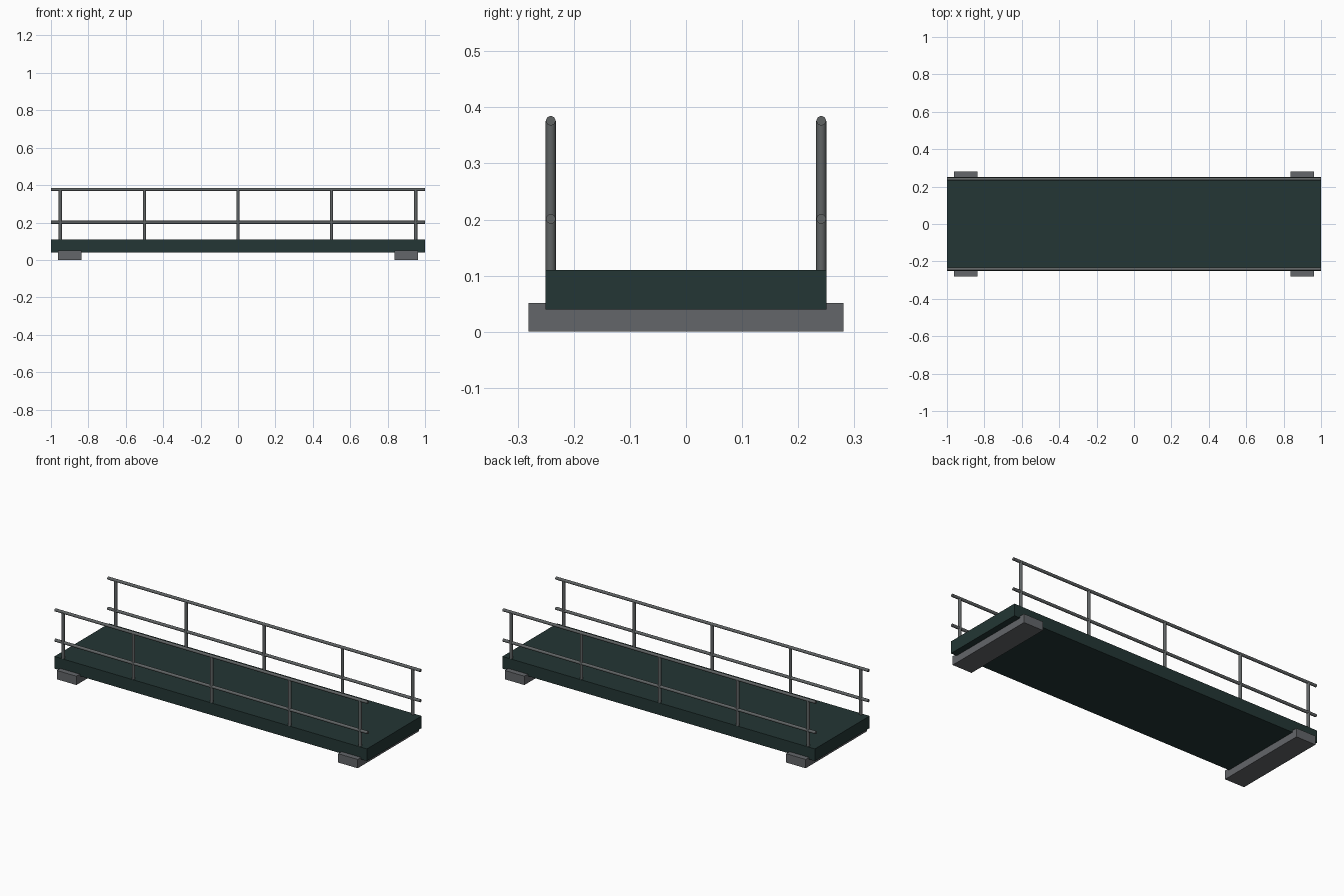
import bpy
from mathutils import Vector

if "Cube" in bpy.data.objects:
    bpy.data.objects.remove(bpy.data.objects["Cube"])


def material(name, rgb):
    m = bpy.data.materials.new(name)
    m.diffuse_color = (*rgb, 1)
    m.use_nodes = True
    m.node_tree.nodes["Principled BSDF"].inputs["Base Color"].default_value = m.diffuse_color
    return m


DECK = material("dark green deck", (0.017, 0.037, 0.035))
STEEL = material("grey steel", (0.115, 0.125, 0.127))
CONCRETE = material("grey concrete", (0.125, 0.132, 0.142))


def box(name, lo, hi, mat):
    lo, hi = Vector(lo), Vector(hi)
    bpy.ops.mesh.primitive_cube_add(size=1, location=(lo + hi) / 2)
    o = bpy.context.object
    o.name = name
    o.scale = hi - lo
    bpy.ops.object.transform_apply(location=False, rotation=False, scale=True)
    o.data.materials.append(mat)


def tube(name, a, b, radius):
    a, b = Vector(a), Vector(b)
    d = b - a
    bpy.ops.mesh.primitive_cylinder_add(
        vertices=16, radius=radius, depth=d.length, location=(a + b) / 2,
        rotation=d.to_track_quat('Z', 'Y').to_euler())
    o = bpy.context.object
    o.name = name
    o.data.materials.append(STEEL)
    bpy.ops.object.shade_smooth_by_angle()


# Walkway slab
box("deck", (-1, -0.25, 0.04), (1, 0.25, 0.11), DECK)

# Bearing blocks under each end
for side, x in (("left", -0.9), ("right", 0.9)):
    box(f"{side}_support", (x - 0.0625, -0.281, 0), (x + 0.0625, 0.281, 0.051), CONCRETE)

# Railings along both long edges
for side, y in (("front", -0.241), ("back", 0.241)):
    for i, x in enumerate((-0.95, -0.5, 0, 0.5, 0.95)):
        tube(f"{side}_post_{i + 1}", (x, y, 0.105), (x, y, 0.376), 0.009)
    tube(f"{side}_handrail", (-1, y, 0.376), (1, y, 0.376), 0.0085)
    tube(f"{side}_middle_rail", (-1, y, 0.201), (1, y, 0.201), 0.0085)
